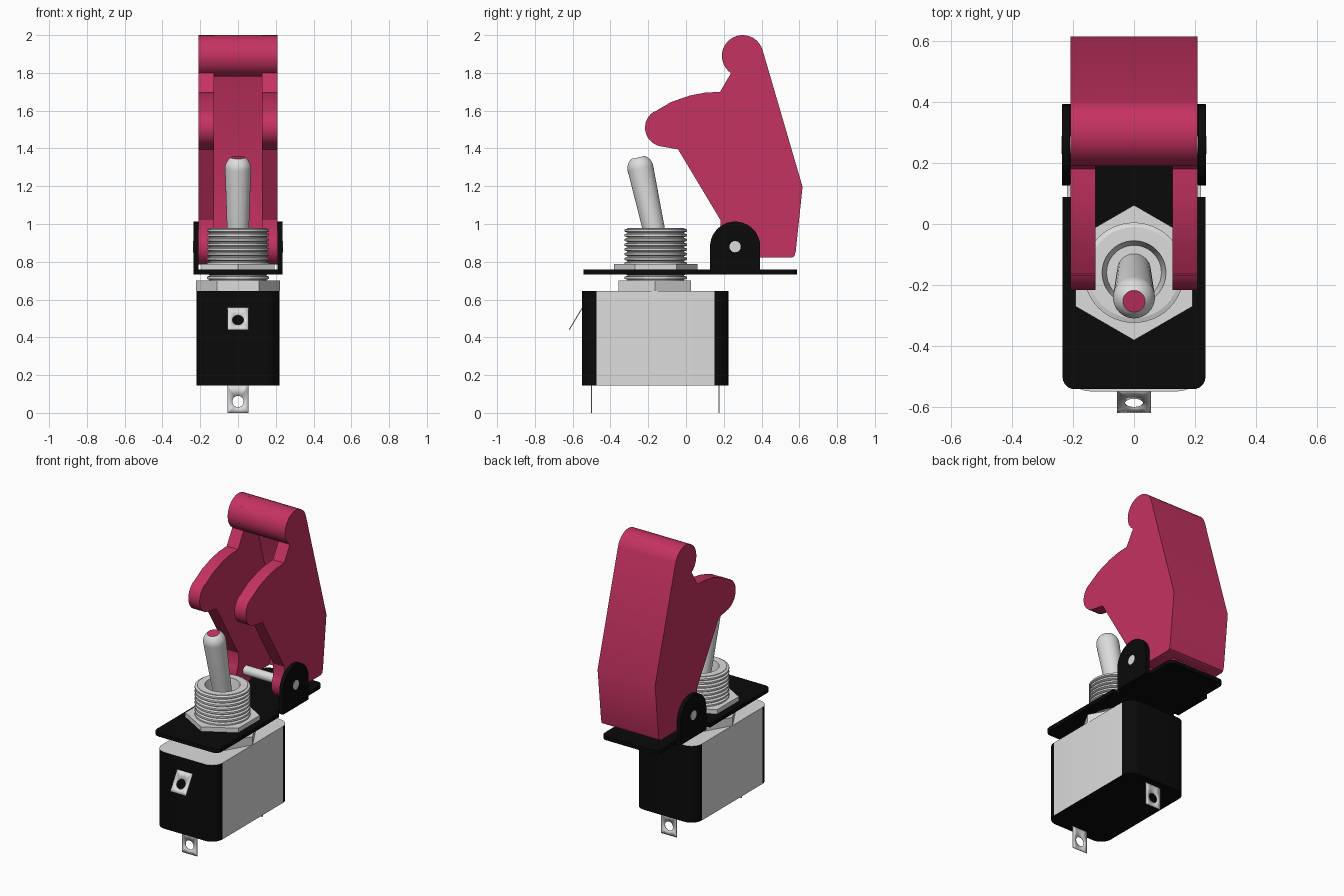
import bpy, bmesh, math
from mathutils import Matrix

if "Cube" in bpy.data.objects:
    bpy.data.objects.remove(bpy.data.objects["Cube"])


def material(name, rgb):
    m = bpy.data.materials.new(name)
    m.diffuse_color = (*rgb, 1)
    m.use_nodes = True
    m.node_tree.nodes["Principled BSDF"].inputs["Base Color"].default_value = m.diffuse_color
    return m


RED = material("crimson plastic", (0.56, 0.032, 0.12))
GREY = material("light grey metal", (0.72, 0.72, 0.72))
BLACK = material("black plastic", (0.003, 0.003, 0.003))


def finish(name, bm, mats, rule=None, matrix=None, angle=30):
    bmesh.ops.remove_doubles(bm, verts=bm.verts, dist=1e-5)
    bmesh.ops.recalc_face_normals(bm, faces=bm.faces)
    bm.normal_update()
    if rule:
        for f in bm.faces:
            f.material_index = rule(f)
    me = bpy.data.meshes.new(name)
    bm.to_mesh(me)
    bm.free()
    ob = bpy.data.objects.new(name, me)
    bpy.context.collection.objects.link(ob)
    for m in mats:
        me.materials.append(m)
    if matrix:
        ob.matrix_world = matrix
    bpy.ops.object.select_all(action='DESELECT')
    ob.select_set(True)
    bpy.context.view_layer.objects.active = ob
    bpy.ops.object.shade_smooth_by_angle(angle=math.radians(angle))
    return ob


def prism(name, pts, axis, lo, hi, mats, rule=None):
    """Extrude a profile: (y, z) points along x, or (x, y) points along z."""
    bm = bmesh.new()
    place = (lambda p, h: (h, *p)) if axis == 'x' else (lambda p, h: (*p, h))
    rings = [[bm.verts.new(place(p, h)) for p in pts] for h in (lo, hi)]
    bm.faces.new(rings[0])
    bm.faces.new(rings[1])
    n = len(pts)
    for i in range(n):
        j = (i + 1) % n
        bm.faces.new((rings[0][i], rings[0][j], rings[1][j], rings[1][i]))
    return finish(name, bm, mats, rule)


def arc(cx, cy, r, a0, a1, n):
    return [(cx + r * math.cos(math.radians(a0 + (a1 - a0) * i / n)),
             cy + r * math.sin(math.radians(a0 + (a1 - a0) * i / n))) for i in range(n + 1)]


def lathe(name, profile, mats, matrix, rule=None, n=48):
    bm = bmesh.new()
    rings = [[bm.verts.new((r * math.cos(math.tau * k / n), r * math.sin(math.tau * k / n), z))
              for k in range(n)] for r, z in profile]
    for a, b in zip(rings, rings[1:]):
        for k in range(n):
            j = (k + 1) % n
            bm.faces.new((a[k], a[j], b[j], b[k]))
    bm.faces.new(rings[0])
    bm.faces.new(rings[-1])
    return finish(name, bm, mats, rule, matrix)


def tab(name, half_w, down, up, hole, matrix):
    """Thin terminal in the xz plane with a round hole at its origin."""
    bm = bmesh.new()
    angs = [math.tau * k / 32 for k in range(32)]
    angs += [math.atan2(z, x) % math.tau for x in (-half_w, half_w) for z in (-down, up)]
    pairs = []
    for a in sorted(angs):
        c, s = math.cos(a), math.sin(a)
        t = min(half_w / max(abs(c), 1e-9), (up if s > 0 else down) / max(abs(s), 1e-9))
        pairs.append((bm.verts.new((hole * c, 0, hole * s)), bm.verts.new((t * c, 0, t * s))))
    for (a, b), (c, d) in zip(pairs, pairs[1:] + pairs[:1]):
        bm.faces.new((a, b, d, c))
    ob = finish(name, bm, [GREY], None, matrix)
    mod = ob.modifiers.new("thickness", 'SOLIDIFY')
    mod.thickness, mod.offset = 0.005, 0
    return ob


# Switch housing: black ends and base, grey metal wrap over top and sides
R, W, Y0, Y1 = 0.075, 0.22, -0.55, 0.225
outline = (arc(W - R, Y1 - R, R, 0, 90, 8) + arc(-W + R, Y1 - R, R, 90, 180, 8)
           + arc(-W + R, Y0 + R, R, 180, 270, 8) + arc(W - R, Y0 + R, R, 270, 360, 8))
prism("housing", outline, 'z', 0.145, 0.645, [BLACK, GREY],
      lambda f: int(f.normal.z > 0.9 or abs(f.normal.x) > 0.999))

# Terminals: two below, one tilted on the front
for label, y in (("front", -0.50), ("rear", 0.175)):
    tab(label + "_terminal", 0.055, 0.06, 0.09, 0.03, Matrix.Translation((0, y, 0.06)))
tilt = math.atan2(0.075, 0.125)
tab("side_terminal", 0.056, 0.06, 0.086, 0.03,
    Matrix.Translation((0, -0.588, 0.491)) @ Matrix.Rotation(-tilt, 4, 'X'))

# Hex nuts below and above the plate
CY = -0.16
prism("lower_nut", arc(0, CY - 0.005, 0.222, 0, 300, 5), 'z', 0.645, 0.70, [GREY])
prism("upper_nut", arc(0, CY, 0.222, 30, 330, 5), 'z', 0.755, 0.787, [GREY])

# Threaded bushing with a recess around the lever
thread = [(0.15, 0.64)]
for i in range(13):
    z = 0.655 + i * 0.025
    thread += [(0.15, z), (0.165, z + 0.005), (0.165, z + 0.016), (0.15, z + 0.021)]
thread += [(0.15, 0.98), (0.105, 0.98), (0.09, 0.90)]
lathe("threaded_bushing", thread, [GREY], Matrix.Translation((0, CY, 0)))

# Toggle lever with a red tip
dome = [(r, z) for r, z in arc(0, 0.425, 0.069, 0, 58, 8)]
lathe("toggle_lever", [(0.055, 0.0)] + dome, [GREY, RED],
      Matrix.Translation((0, -0.15, 0.88)) @ Matrix.Rotation(math.atan(0.22), 4, 'X'),
      lambda f: int(f.normal.z > 0.99), 32)

# Mounting plate, notched around the hinge ears
half = (arc(0.195, -0.503, 0.04, -90, 0, 6)
        + [(0.235, 0.088), (0.205, 0.088), (0.205, 0.13), (0.235, 0.13),
           (0.235, 0.395), (0.205, 0.395)] + arc(0.165, 0.547, 0.04, 0, 90, 6))
prism("mounting_plate", half + [(-x, y) for x, y in reversed(half)], 'z', 0.733, 0.758, [BLACK])

# Hinge ears and pin
PY, PZ = 0.26, 0.88
ear = [(PY - 0.133, 0.735), (PY + 0.133, 0.735)] + arc(PY, PZ, 0.133, 0, 180, 20)
for label, s in (("left", -1), ("right", 1)):
    prism(label + "_hinge_ear", ear, 'x', *sorted((s * 0.21, s * 0.236)), [BLACK])
prism("hinge_pin", arc(PY, PZ, 0.03, 0, 345, 23), 'x', -0.238, 0.238, [GREY])

# Safety cover: two shaped side walls
KY, KZ, KR = 0.30, 1.89, 0.11
back = [(0.56, 0.822), (0.574, 0.83), (0.581, 0.855), (0.617, 1.197)]
wall = (back + arc(KY, KZ, KR, 16, 236, 20)
        + [(0.18, 1.70), (0.10, 1.695), (0.02, 1.68), (-0.08, 1.645), (-0.165, 1.595)]
        + arc(-0.117, 1.51, 0.10, 120, 257, 12)
        + [(-0.042, 1.395), (0.183, 1.02), (0.183, 0.94)]
        + arc(PY, PZ, 0.095, 150, 300, 10) + [(0.34, 0.822)])
for label, s in (("left", -1), ("right", 1)):
    prism(label + "_cover_wall", wall, 'x', *sorted((s * 0.126, s * 0.208)), [RED])

# Safety cover: back panel and rounded top grip between the walls
spine = back + arc(KY, KZ, KR, 16, 307, 26) + [(0.546, 1.19), (0.507, 0.822)]
prism("cover_back", spine, 'x', -0.126, 0.126, [RED])
